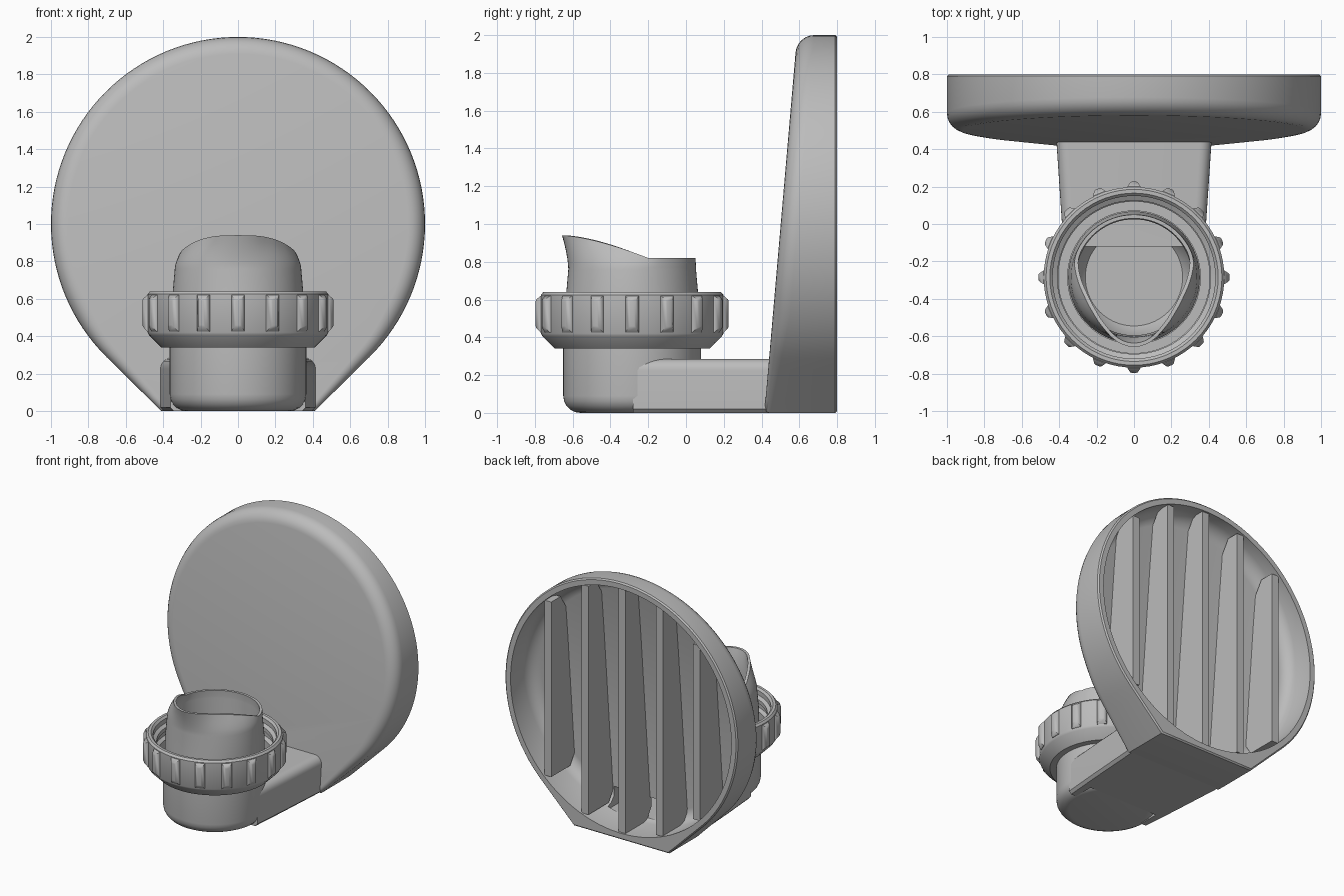
import bpy, bmesh, math
from math import sin, cos, pi, radians, sqrt

if "Cube" in bpy.data.objects:
    bpy.data.objects.remove(bpy.data.objects["Cube"])

grey = bpy.data.materials.new("plain grey")
grey.diffuse_color = (0.5, 0.5, 0.5, 1)
grey.use_nodes = True
grey.node_tree.nodes["Principled BSDF"].inputs["Base Color"].default_value = grey.diffuse_color
CY = -0.285          # axis of the upright tube


def finish(name, bm, angle=35):
    bmesh.ops.recalc_face_normals(bm, faces=bm.faces)
    me = bpy.data.meshes.new(name)
    bm.to_mesh(me)
    bm.free()
    me.materials.append(grey)
    ob = bpy.data.objects.new(name, me)
    bpy.context.collection.objects.link(ob)
    smooth(ob, angle)
    return ob


def activate(ob):
    bpy.ops.object.select_all(action='DESELECT')
    ob.select_set(True)
    bpy.context.view_layer.objects.active = ob


def smooth(ob, angle=35):
    activate(ob)
    bpy.ops.object.shade_smooth_by_angle(angle=radians(angle))


def loft(name, loops, closed=False, angle=35):
    """Skin a stack of equal-sized loops; cap the ends or close into a ring."""
    bm = bmesh.new()
    rows = [[bm.verts.new(p) for p in lp] for lp in loops]
    n = len(rows[0])
    pairs = list(zip(rows, rows[1:])) + ([(rows[-1], rows[0])] if closed else [])
    for a, b in pairs:
        for i in range(n):
            j = (i + 1) % n
            bm.faces.new((a[i], a[j], b[j], b[i]))
    if not closed:
        bm.faces.new(rows[0])
        bm.faces.new(rows[-1])
    return finish(name, bm, angle)


def ring(r, z, n=72):
    return [(r * cos(2 * pi * i / n), CY + r * sin(2 * pi * i / n), z) for i in range(n)]


def cut_box(ob, x, y0, y1, z0, z1):
    """Subtract a box from an object."""
    c = loft("cutter", [[(-x, y, z0), (x, y, z0), (x, y, z1), (-x, y, z1)] for y in (y0, y1)])
    m = ob.modifiers.new("cut", 'BOOLEAN')
    m.object, m.operation, m.solver = c, 'DIFFERENCE', 'EXACT'
    activate(ob)
    bpy.ops.object.modifier_apply(modifier=m.name)
    bpy.data.objects.remove(c)
    smooth(ob)


# --- round shield: disc with a straight-sided foot, sloped front, hollow back
def front_y(z):
    return 0.415 + 0.0865 * z


FOOT = 0.41
tang = math.atan2(-1, FOOT) + math.acos(1 / sqrt(1 + FOOT ** 2))
outline = []                                  # (x, z, normal x, normal z)
ARC = 96
for i in range(ARC + 1):
    a = tang + (pi - 2 * tang) * i / ARC
    outline.append((cos(a), 1 + sin(a), cos(a), sin(a)))
nx, nz = cos(tang), sin(tang)
miter = (nx / (1 - nz), -1.0)
side = [(nx + (FOOT - nx) * t, (1 + nz) * (1 - t), nx, nz) for t in (0.2, 0.4, 0.6, 0.8)]
side.append((FOOT, 0, *miter))
base = [(x, 0, 0, -1) for x in (0.3, 0.2, 0.1, 0, -0.1, -0.2, -0.3)]
outline += [(-x, z, -a, b) for x, z, a, b in side]
outline += [(-x, z, a, b) for x, z, a, b in base]
outline += side[::-1]


def front_loop(t):
    """Rounded front edge, t = 0 on the front face, 1 on the rim."""
    pts = []
    for x, z, a, b in outline:
        r = 0.03 + 0.06 * min(1, z / 0.5)
        d = r * (1 - sin(t * pi / 2))
        px, pz = x - a * d, z - b * d
        pts.append((px, front_y(pz) + r * (1 - cos(t * pi / 2)), pz))
    return pts


def cavity_loop(r, depth):
    pts = []
    for x, z, a, b in outline:
        k = r / math.hypot(x, z - 1)
        px, pz = x * k, 1 + (z - 1) * k
        pts.append((px, 0.8 if depth is None else front_y(pz) + depth, pz))
    return pts


loops = [front_loop(i / 6) for i in range(7)]
loops += [[(x, 0.79, z) for x, z, a, b in outline],
          [(x - a * 0.01, 0.8, z - b * 0.01) for x, z, a, b in outline]]
loops += [cavity_loop(0.95, None), cavity_loop(0.95, 0.14), cavity_loop(0.935, 0.095),
          cavity_loop(0.90, 0.06), cavity_loop(0.86, 0.05)]
shield = loft("shield", loops)
cut_box(shield, 0.28, 0.3, 0.56, 0.07, 0.22)

# --- vertical stiffening ribs in the hollow back
for k in range(-2, 3):
    x, w = k * 0.32, 0.03
    h = sqrt(0.955 ** 2 - (abs(x) + w) ** 2)
    lo, hi = 1 - h, 1 + h
    prof = [(0.785, lo), (front_y(lo) + 0.11, lo), (front_y(lo) + 0.045, lo + 0.1),
            (front_y(hi) + 0.045, hi - 0.1), (front_y(hi) + 0.11, hi), (0.785, hi)]
    loft("rib", [[(x + s * w, y, z) for y, z in prof] for s in (-1, 1)])

# --- hollow arm joining shield and tube
sec = [(-1, 0.02), (-0.95, 0)]
top = [(1 - 0.15 * (1 - cos(a * pi / 12)), 0.225 + 0.06 * sin(a * pi / 12)) for a in range(7)]
half = [(0.95, 0), (1, 0.02)] + top
sec = half + [(-x, z) for x, z in half[::-1]]
arm = loft("arm", [[(x * w, y, z) for x, z in sec]
                   for y, w in ((-0.28, 0.362), (0.0, 0.385), (0.445, 0.415))])
cut_box(arm, 0.30, -0.6, -0.12, -0.1, 0.5)
cut_box(arm, 0.28, 0.1, 0.6, 0.07, 0.22)

# --- upright tube with a pinched pouring lip at the front
LIP = [(0, .375), (12, .364), (31, .315), (50, .287), (69, .282), (87, .30), (108, .335), (180, .335)]


def lip_radius(deg):
    for (a, ra), (b, rb) in zip(LIP, LIP[1:]):
        if deg <= b:
            t = (deg - a) / (b - a)
            return ra + (rb - ra) * t
    return LIP[-1][1]


def spout_loop(s, inset=0.0, n=72):
    pts = []
    for i in range(n):
        a = 2 * pi * i / n
        deg = abs((math.degrees(a) - 270 + 180) % 360 - 180)
        r = sum(lip_radius(min(180, abs(deg + d))) for d in (-6, -3, 0, 3, 6)) / 5
        y = CY - r * cos(radians(deg))
        u = min(1, max(0, (y + 0.66) / 0.46))
        zt = 0.82 + 0.12 * (1 - u ** 1.5)
        rr = 0.338 + (r - 0.338) * s ** 1.6 - inset
        pts.append((rr * cos(a), CY + rr * sin(a), 0.76 + (zt - 0.76) * s))
    return pts


loops = [ring(0.365 - 0.09 * (1 - sin(t * pi / 10)), 0.09 * (1 - cos(t * pi / 10))) for t in range(6)]
loops += [ring(0.365, 0.36), ring(0.352, 0.362), ring(0.352, 0.6)]
loops += [spout_loop(t / 6) for t in range(7)]
loops += [spout_loop(t / 6, 0.02) for t in range(6, -1, -1)]
loops += [ring(0.31, 0.5), ring(0.31, 0.12), ring(0.26, 0.06)]
loft("spout_tube", loops, angle=40)

# --- screw collar with a stepped, threaded inside
prof = [(0.355, 0.34), (0.41, 0.34), (0.475, 0.405), (0.483, 0.42), (0.483, 0.625), (0.47, 0.64),
        (0.45, 0.64), (0.435, 0.625), (0.435, 0.59), (0.41, 0.575), (0.41, 0.545),
        (0.43, 0.53), (0.43, 0.50), (0.405, 0.485), (0.405, 0.42), (0.355, 0.42)]
loft("collar", [ring(r, z) for r, z in prof], closed=True)

# --- grip lugs around the collar
for i in range(16):
    a = 2 * pi * i / 16
    rows = []
    for r, w, z0, z1 in ((0.47, 0.036, 0.425, 0.62), (0.485, 0.036, 0.425, 0.62),
                         (0.508, 0.02, 0.45, 0.60), (0.511, 0.012, 0.46, 0.59)):
        rows.append([(r * cos(a) - t * sin(a), CY + r * sin(a) + t * cos(a), z)
                     for t, z in ((-w, z0), (w, z0), (w, z1), (-w, z1))])
    loft("grip_lug", rows)
